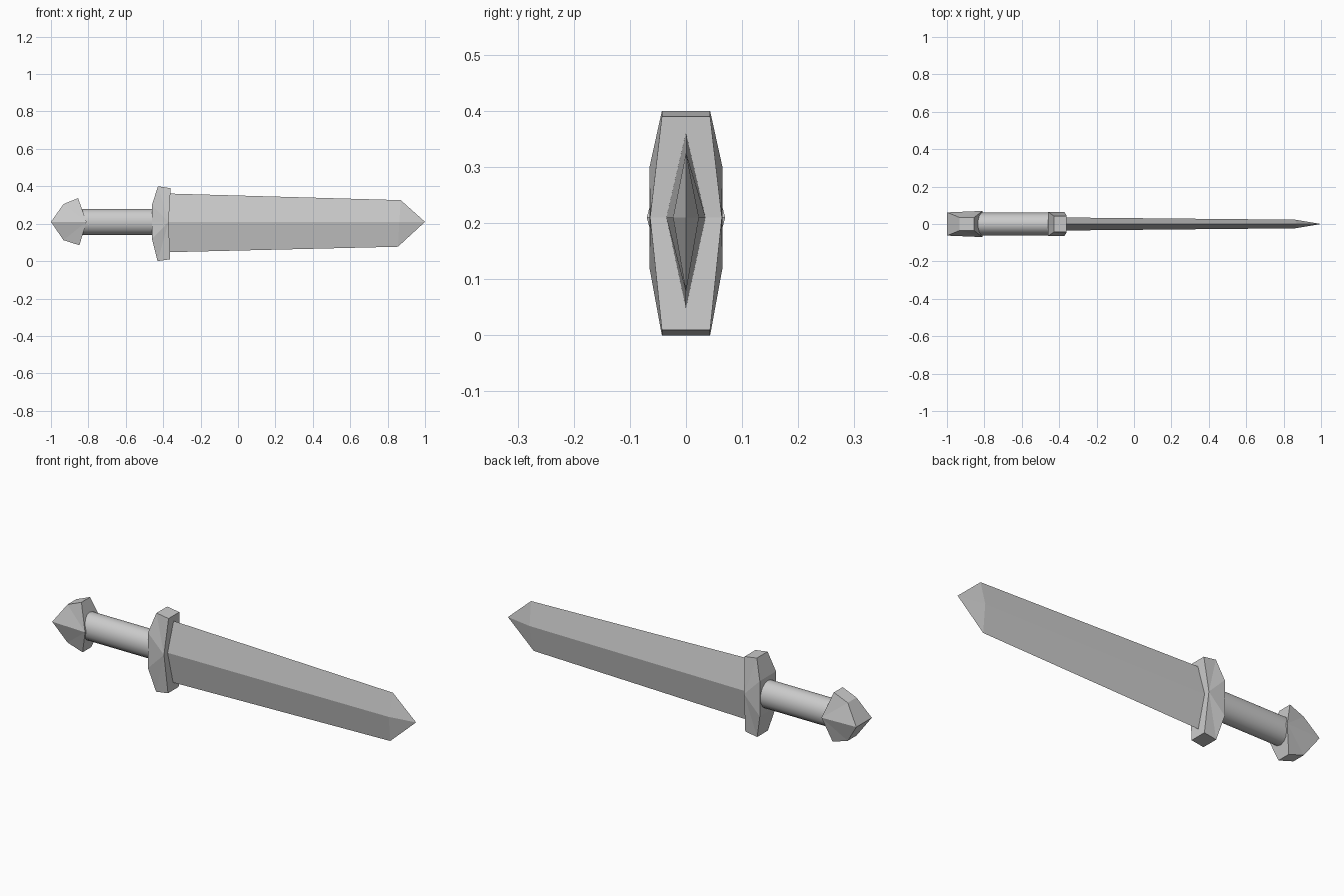
import bpy
import math

if "Cube" in bpy.data.objects:
    bpy.data.objects.remove(bpy.data.objects["Cube"])

MID = 0.21  # height of the sword's long axis

steel = bpy.data.materials.new("grey_steel")
steel.use_nodes = True
steel.diffuse_color = (0.6, 0.6, 0.6, 1)
steel.node_tree.nodes["Principled BSDF"].inputs["Base Color"].default_value = (0.6, 0.6, 0.6, 1)


def add_mesh(name, verts, faces):
    mesh = bpy.data.meshes.new(name)
    mesh.from_pydata(verts, [], faces)
    mesh.materials.append(steel)
    obj = bpy.data.objects.new(name, mesh)
    bpy.context.collection.objects.link(obj)
    return obj


def slab(name, outline, hub):
    """Mirror a clockwise x-z outline (x, z, half width) to both sides.
    Each side is a fan of triangles around the hub point."""
    n = len(outline)
    verts = [(x, s * w, z) for s in (-1, 1) for x, z, w in outline]
    faces = [(i, i + n, (i + 1) % n + n, (i + 1) % n) for i in range(n)]
    for k in range(1, n - 1):
        a, b = (hub + k) % n, (hub + k + 1) % n
        faces += [(hub, a, b), (hub + n, b + n, a + n)]
    return add_mesh(name, verts, faces)


# Blade: two diamond sections closing to a point
verts = []
for x_top, x_bottom, top, bottom, half in ((-0.4, -0.4, 0.362, 0.047, 0.035),
                                           (0.87, 0.855, 0.326, 0.077, 0.023)):
    x_mid = (x_top + x_bottom) / 2
    verts += [(x_top, 0, top), (x_mid, -half, MID), (x_bottom, 0, bottom), (x_mid, half, MID)]
verts.append((1, 0, MID))
faces = [(3, 2, 1, 0)]
for i in range(4):
    j = (i + 1) % 4
    faces += [(i, j, j + 4, i + 4), (i + 4, j + 4, 8)]
add_mesh("blade", verts, faces)

# Guard: flared bar, widest in the middle
slab("guard", [(-0.428, 0.4, 0.043), (-0.36, 0.39, 0.043), (-0.371, MID, 0.064),
               (-0.363, 0.01, 0.043), (-0.43, 0, 0.043),
               (-0.46, 0.12, 0.065), (-0.46, 0.3, 0.065)], 2)

# Pommel: wedge pointing away from the blade
slab("pommel", [(-1, MID, 0.062), (-0.933, 0.305, 0.035), (-0.855, 0.337, 0.035),
                (-0.81, MID, 0.07), (-0.848, 0.085, 0.035), (-0.933, 0.112, 0.035)], 3)

# Grip: smooth oval cylinder
bpy.ops.mesh.primitive_cylinder_add(vertices=16, radius=1, depth=0.4,
                                    location=(-0.64, 0, MID), rotation=(0, math.pi / 2, 0))
grip = bpy.context.object
grip.name = "grip"
grip.scale = (0.069, 0.061, 1)
grip.data.materials.append(steel)
bpy.ops.object.transform_apply(location=False, rotation=True, scale=True)
bpy.ops.object.shade_smooth_by_angle(angle=math.radians(40))
